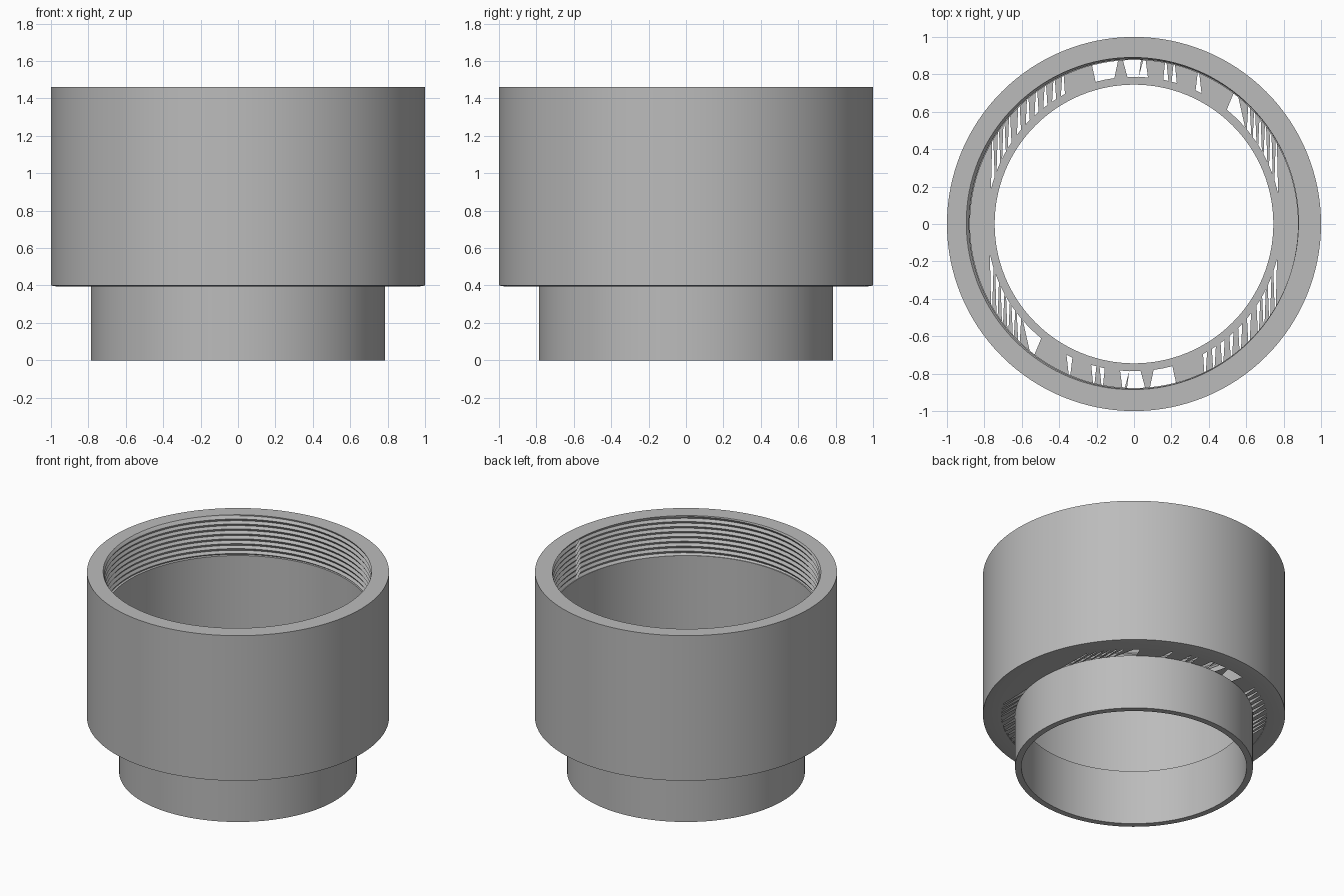
import bpy
import bmesh
from math import cos, sin, pi, sqrt

if "Cube" in bpy.data.objects:
    bpy.data.objects.remove(bpy.data.objects["Cube"])

SEG = 128
FLOOR, THREAD, TOP = 0.4, 1.17, 1.46
NECK_IN, NECK_OUT, BORE, OUTER = 0.745, 0.787, 0.877, 1.0
PITCH, DEPTH = 0.036, 0.022

grey = bpy.data.materials.new("grey")
grey.use_nodes = True
grey.diffuse_color = (0.5, 0.5, 0.5, 1)
grey.node_tree.nodes["Principled BSDF"].inputs["Base Color"].default_value = (0.5, 0.5, 0.5, 1)


def finish(name, bm, flip=True):
    bmesh.ops.remove_doubles(bm, verts=bm.verts, dist=1e-5)
    if flip:
        bmesh.ops.recalc_face_normals(bm, faces=bm.faces)
    mesh = bpy.data.meshes.new(name)
    bm.to_mesh(mesh)
    bm.free()
    obj = bpy.data.objects.new(name, mesh)
    bpy.context.collection.objects.link(obj)
    mesh.materials.append(grey)
    bpy.ops.object.select_all(action="DESELECT")
    obj.select_set(True)
    bpy.context.view_layer.objects.active = obj
    bpy.ops.object.shade_smooth_by_angle(angle=pi / 9)


def lathe(name, profile):
    """Revolve a closed profile; profile(angle) gives (radius, height) points."""
    bm = bmesh.new()
    loops = []
    for i in range(SEG):
        a = 2 * pi * i / SEG
        loops.append([bm.verts.new((r * cos(a), r * sin(a), z)) for r, z in profile(a)])
    n = len(loops[0])
    for i in range(SEG):
        p, q = loops[i], loops[(i + 1) % SEG]
        for j in range(n):
            k = (j + 1) % n
            bm.faces.new((p[j], q[j], q[k], p[k]))
    finish(name, bm)


# Neck tube
lathe("neck", lambda a: [(NECK_IN, 0), (NECK_OUT, 0), (NECK_OUT, FLOOR), (NECK_IN, FLOOR)])


# Wide body with a helical internal thread below the rim
def thread_radius(a, z):
    phase = ((z - TOP) / PITCH - a / (2 * pi) + 0.95) % 1
    return BORE + DEPTH * (1 - abs(2 * phase - 1))


def body_profile(a):
    points = [(BORE, FLOOR - 0.005), (0.972, FLOOR - 0.005), (OUTER, FLOOR), (OUTER, TOP)]
    turns = int((TOP - THREAD) / PITCH) + 2
    for j in range(2 * turns, -3, -1):
        z = THREAD + PITCH * (j / 2 + a / (2 * pi) - 0.5)
        z = min(TOP, max(THREAD, z))
        points.append((thread_radius(a, z), z))
    return points + [(BORE, THREAD)]


lathe("threaded_body", body_profile)

# Thin floor between neck and body, pierced by narrow slits parallel to y
# Each slit: centre x, half width at the outer edge, half width at the inner edge
SLITS = [(-0.155, 0.07, 0.05), (-0.07, 0.03, 0.008), (-0.005, 0.055, 0.03),
         (0.05, 0.012, 0.025), (0.17, 0.004, 0.014), (0.215, 0.004, 0.014),
         (0.345, 0.004, 0.016), (0.545, 0.012, 0.05), (0.615, 0.004, 0.012)]
SLITS = [s for s in SLITS if s[0] != -0.07]
SLITS += [(0.645 + 0.029 * i, 0.003, 0.01) for i in range(5)]
SLITS += [(-0.38 - 0.047 * i, 0.004, 0.011) for i in range(6)]
SLITS += [(-0.665 - 0.03 * i, 0.003, 0.01) for i in range(4)]

bm = bmesh.new()
INNER = NECK_OUT - 0.002
EDGE = BORE + 0.003


def arc_strip(out0, out1, in0, in1, turn):
    """Floor patch between two spokes, from the neck circle to the bore circle."""
    steps = max(1, int((out1 - out0) / 0.03))
    rows = []
    for i in range(steps + 1):
        t = i / steps
        xo, xi = out0 + (out1 - out0) * t, in0 + (in1 - in0) * t
        yo = sqrt(max(0, EDGE ** 2 - xo ** 2))
        yi = sqrt(max(0, INNER ** 2 - xi ** 2))
        rows.append([bm.verts.new((turn * x, turn * y, FLOOR - 0.002)) for x, y in ((xo, yo), (xi, yi))])
    for p, q in zip(rows, rows[1:]):
        bm.faces.new((p[0], p[1], q[1], q[0]))


for turn in (1, -1):
    last_out = last_in = -INNER
    for x, outer_half, inner_half in sorted(SLITS):
        arc_strip(last_out, x - outer_half, last_in, x - inner_half, turn)
        last_out, last_in = x + outer_half, x + inner_half
    arc_strip(last_out, INNER, last_in, INNER, turn)
    # Solid crescent beside the neck
    y_end = sqrt(EDGE ** 2 - INNER ** 2)
    ys = [y_end * (i / 12 - 1) for i in range(25)]
    chord = [bm.verts.new((turn * INNER, y, FLOOR - 0.002)) for y in ys]
    rim = [bm.verts.new((turn * sqrt(EDGE ** 2 - y * y), y, FLOOR - 0.002)) for y in ys]
    for i in range(24):
        bm.faces.new((chord[i], rim[i], rim[i + 1], chord[i + 1]))
bmesh.ops.dissolve_degenerate(bm, dist=1e-5, edges=bm.edges)
finish("slotted_floor", bm)
